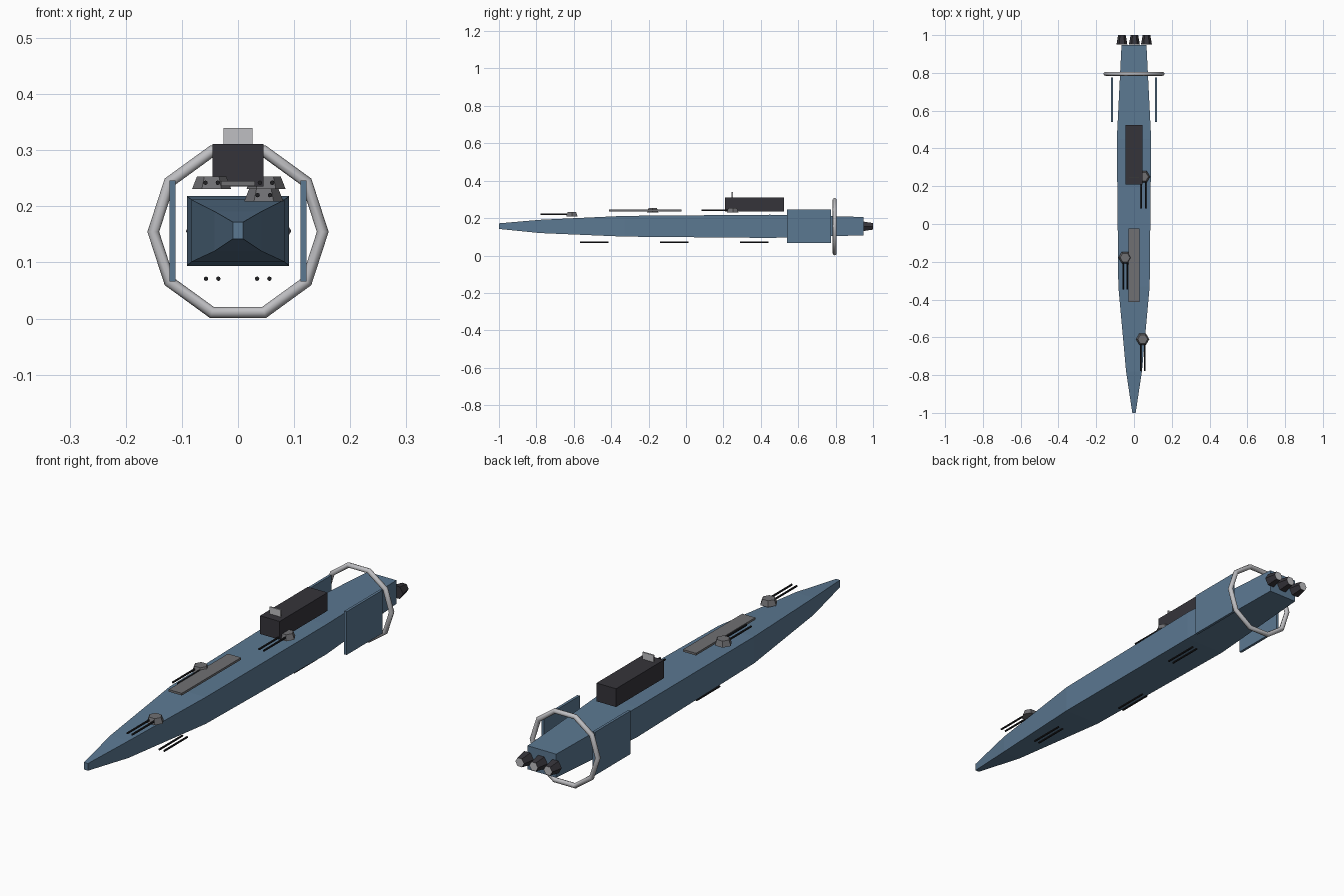
import bpy, math

old = bpy.data.objects.get("Cube")
if old:
    bpy.data.objects.remove(old, do_unlink=True)


def material(name, rgb):
    m = bpy.data.materials.new(name)
    m.use_nodes = True
    m.diffuse_color = (*rgb, 1)
    m.node_tree.nodes["Principled BSDF"].inputs["Base Color"].default_value = (*rgb, 1)
    return m


BLUE = material("hull blue", (0.105, 0.188, 0.285))
DARK = material("dark grey", (0.036, 0.034, 0.042))
GREY = material("mid grey", (0.16, 0.16, 0.17))
BLACK = material("gun black", (0.014, 0.014, 0.016))
LIGHT = material("light grey", (0.52, 0.52, 0.54))


def finish(name, mat):
    ob = bpy.context.object
    ob.name = name
    ob.data.materials.append(mat)
    return ob


def box(name, mat, centre, size):
    bpy.ops.mesh.primitive_cube_add(size=1, location=centre)
    ob = finish(name, mat)
    ob.scale = size
    return ob


def cone(name, mat, centre, r1, r2, depth, sides, rotation=(0, 0, 0)):
    bpy.ops.mesh.primitive_cone_add(vertices=sides, radius1=r1, radius2=r2, depth=depth,
                                    location=centre, rotation=rotation)
    return finish(name, mat)


def barrel_pair(name, x, y_front, y_back, z):
    for side, dx in (("left", 0.011), ("right", -0.011)):
        cone(f"{name}_{side}", BLACK, (x + dx, (y_front + y_back) / 2, z), 0.004, 0.004,
             y_back - y_front, 8, (math.pi / 2, 0, 0))


# Hull: rectangular sections (y, half width, bottom, top) joined along the length
sections = [(-1, 0.009, 0.142, 0.172), (-0.78, 0.042, 0.12, 0.191),
            (-0.33, 0.083, 0.101, 0.212), (0.45, 0.091, 0.094, 0.218),
            (0.948, 0.066, 0.108, 0.206)]
verts, faces = [], []
for y, w, low, high in sections:
    verts += [(-w, y, low), (w, y, low), (w, y, high), (-w, y, high)]
for s in range(len(sections) - 1):
    for k in range(4):
        a, b = 4 * s + k, 4 * s + (k + 1) % 4
        faces.append((a, b, b + 4, a + 4))
last = 4 * (len(sections) - 1)
faces += [(3, 2, 1, 0), tuple(range(last, last + 4))]
mesh = bpy.data.meshes.new("hull")
mesh.from_pydata(verts, [], faces)
mesh.materials.append(BLUE)
bpy.context.collection.objects.link(bpy.data.objects.new("hull", mesh))

# Superstructure, sensor panel and deck plate
box("superstructure", DARK, (0, 0.367, 0.273), (0.09, 0.315, 0.076))
box("sensor_panel", LIGHT, (0, 0.247, 0.323), (0.052, 0.006, 0.034))
box("deck_plate", GREY, (0, -0.218, 0.241), (0.06, 0.39, 0.009))

# Side fins
for side, x in (("left", 0.117), ("right", -0.117)):
    box(f"{side}_fin", BLUE, (x, 0.657, 0.156), (0.011, 0.235, 0.18))

# Ten-sided ring around the stern
bpy.ops.mesh.primitive_torus_add(major_segments=10, minor_segments=8, major_radius=0.151,
                                 minor_radius=0.0105, location=(0, 0.795, 0.1545),
                                 rotation=(math.pi / 2, 0, 0))
finish("stern_ring", LIGHT)
bpy.ops.object.shade_smooth_by_angle(angle=math.radians(50))

# Deck turrets with twin barrels
for i, (x, y, z) in enumerate([(0.046, -0.61, 0.22), (-0.047, -0.178, 0.242),
                               (0.05, 0.25, 0.242)]):
    cone(f"turret_{i + 1}", GREY, (x, y, z), 0.035, 0.026, 0.023, 6, (0, 0, math.pi / 6))
    barrel_pair(f"turret_{i + 1}_barrel", x, y - 0.168, y, z)

# Twin barrels below the keel
for i, (x, y) in enumerate([(0.045, -0.49), (-0.046, -0.063), (0.045, 0.365)]):
    barrel_pair(f"keel_gun_{i + 1}", x, y - 0.076, y + 0.076, 0.071)

# Engine nozzles: dark sides, light exhaust face
for side, x in (("right", -0.064), ("middle", 0.002), ("left", 0.066)):
    nozzle = cone(f"{side}_engine", DARK, (x, 0.975, 0.156), 0.029, 0.02, 0.05, 6,
                  (-math.pi / 2, math.pi / 6, 0))
    nozzle.data.materials.append(LIGHT)
    for f in nozzle.data.polygons:
        f.material_index = 1 if f.normal.z > 0.9 else 0
